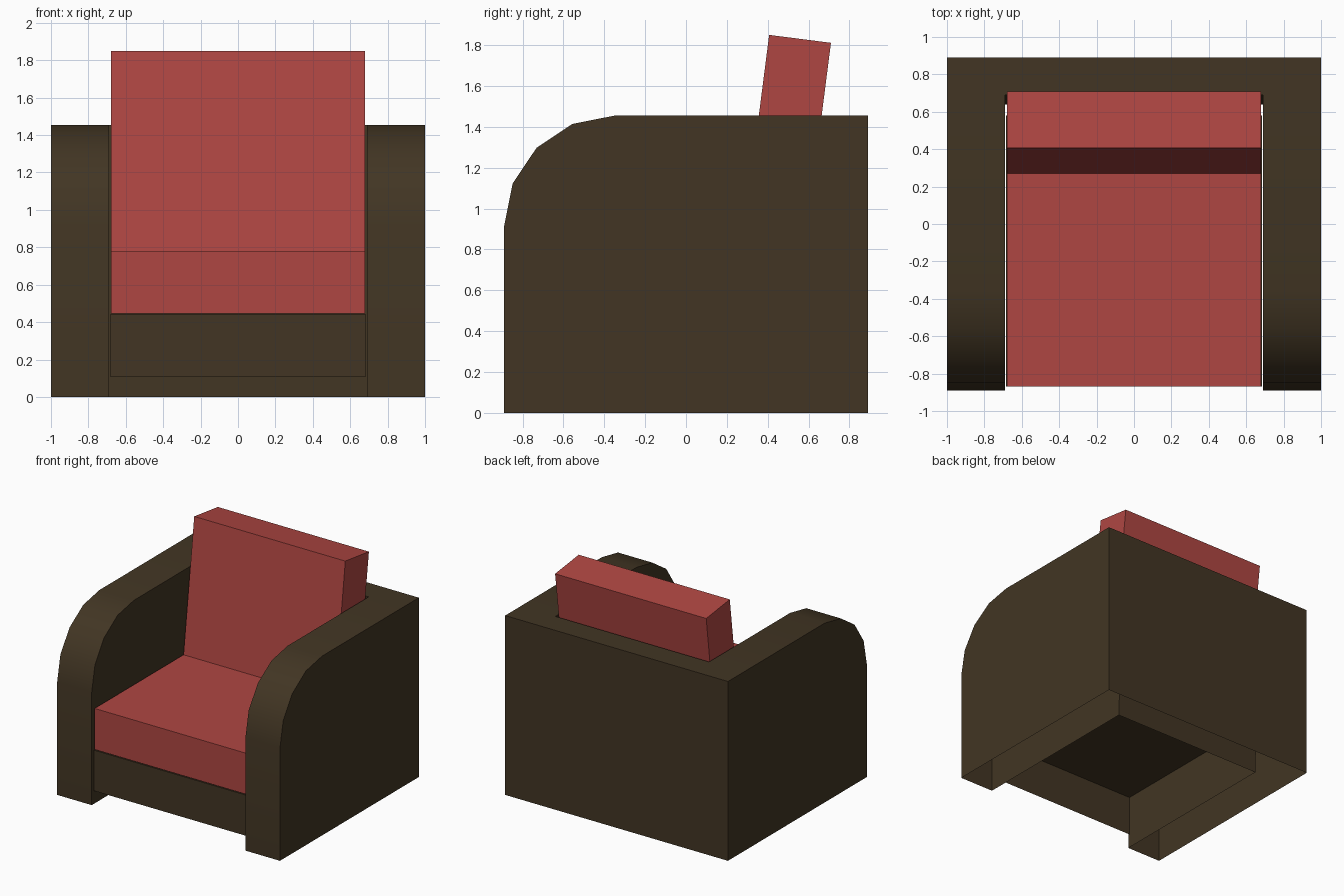
import bpy, bmesh, math
from mathutils import Matrix, Vector

if "Cube" in bpy.data.objects:
    bpy.data.objects.remove(bpy.data.objects["Cube"])


def material(name, rgb):
    m = bpy.data.materials.new(name)
    m.diffuse_color = (*rgb, 1)
    m.use_nodes = True
    m.node_tree.nodes["Principled BSDF"].inputs["Base Color"].default_value = m.diffuse_color
    return m


brown = material("dark brown", (0.054, 0.036, 0.017))
red = material("soft red", (0.43, 0.062, 0.055))


def finish(bm, name, mat):
    bmesh.ops.remove_doubles(bm, verts=bm.verts, dist=1e-4)
    bmesh.ops.recalc_face_normals(bm, faces=bm.faces)
    me = bpy.data.meshes.new(name)
    bm.to_mesh(me)
    bm.free()
    ob = bpy.data.objects.new(name, me)
    me.materials.append(mat)
    bpy.context.collection.objects.link(ob)
    return ob


def box(name, lo, hi, mat):
    bm = bmesh.new()
    lo, hi = Vector(lo), Vector(hi)
    bmesh.ops.create_cube(bm, size=1, matrix=Matrix.Translation((lo + hi) / 2)
                          @ Matrix.Diagonal((*(hi - lo), 1)))
    return finish(bm, name, mat)


# Frame: arms and back as one U-shaped shell, open underneath
X, XI, Y, H, R = 1.0, 0.69, 0.89, 1.455, 0.54
BOT, TOP = 0.64, 0.69            # inner back face leans slightly
bm = bmesh.new()


def face(*pts):
    bm.faces.new([bm.verts.new(p) for p in pts])


path = [(-Y, 0)]
for i in range(5):
    a = math.radians(22.5 * i)
    path.append((-Y + R - R * math.cos(a), H - R + R * math.sin(a)))
path.append((TOP, H))
for s in (-1, 1):
    face(*[(s * X, y, z) for y, z in path + [(Y, H), (Y, 0)]])
    face(*[(s * XI, y, z) for y, z in path + [(BOT, 0)]])
    for (y0, z0), (y1, z1) in zip(path, path[1:]):
        face((s * X, y0, z0), (s * XI, y0, z0), (s * XI, y1, z1), (s * X, y1, z1))
face((-X, TOP, H), (-XI, TOP, H), (XI, TOP, H), (X, TOP, H), (X, Y, H), (-X, Y, H))
face((-X, Y, 0), (X, Y, 0), (X, Y, H), (-X, Y, H))
face((-XI, BOT, 0), (XI, BOT, 0), (XI, TOP, H), (-XI, TOP, H))
frame = finish(bm, "armchair_frame", brown)
bpy.context.view_layer.objects.active = frame
frame.select_set(True)
bpy.ops.object.shade_smooth_by_angle(angle=math.radians(35))

# Seat support: front panel and deck sheet, open underneath
bm = bmesh.new()
W, F = 0.684, -0.87
face((-W, F, 0.11), (W, F, 0.11), (W, F, 0.44), (-W, F, 0.44))
face((-W, F, 0.44), (W, F, 0.44), (W, 0.58, 0.44), (-W, 0.58, 0.44))
finish(bm, "seat_support", brown)

# Cushions
C = 0.678
box("seat_cushion", (-C, -0.87, 0.447), (C, 0.58, 0.78), red)
back = box("back_cushion", (-C, 0, -1.08), (C, 0.305, 0), red)
back.location = (0, 0.407, 1.85)
back.rotation_euler = (math.radians(-7.3), 0, 0)
